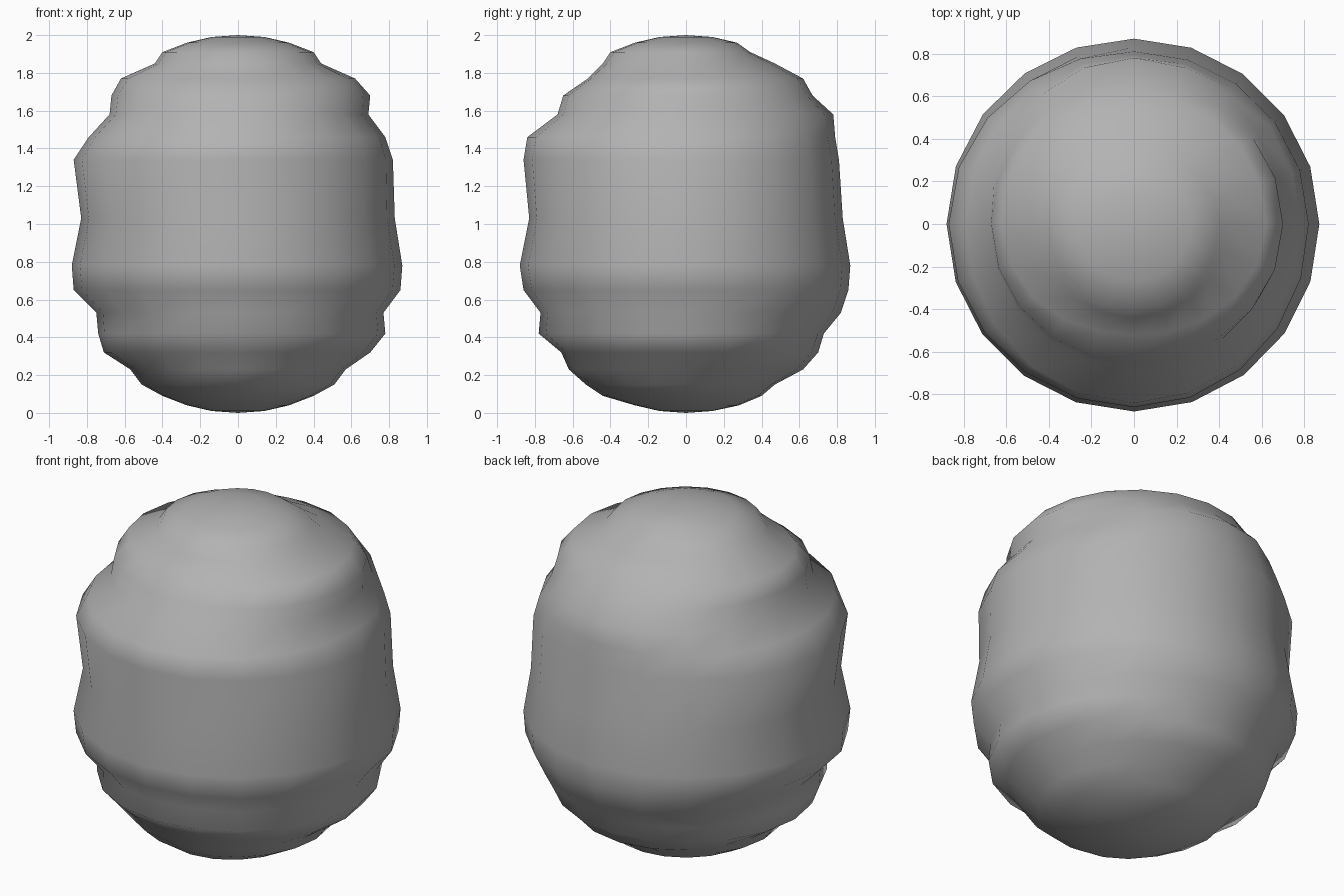
import bpy
import bmesh
from math import cos, sin, pi, floor

# Remove the default object
default_cube = bpy.data.objects.get("Cube")
if default_cube:
    bpy.data.objects.remove(default_cube, do_unlink=True)

SEGMENTS = 20

# Uneven stacked layers, in hundredths:
# height, then radius towards +x, +y, -x, -y
LAYERS = [
    (1, 14, 14, 14, 14),
    (4, 27, 28, 27, 27),
    (9, 40, 40, 40, 44),
    (15, 51, 47, 51, 53),
    (23, 57, 62, 57, 62),
    (32, 70, 70, 71, 66),
    (42, 78, 73, 74, 78),
    (53, 77, 82, 75, 77),
    (65, 86, 86, 87, 86),
    (78, 87, 87, 88, 88),
    (103, 83, 83, 83, 83),
    (134, 82, 81, 87, 86),
    (146, 78, 79, 79, 84),
    (158, 69, 78, 68, 68),
    (168, 70, 67, 67, 65),
    (177, 62, 62, 62, 52),
    (185, 44, 47, 44, 44),
    (191, 40, 34, 40, 40),
    (196, 27, 27, 27, 27),
    (199, 14, 14, 14, 14),
]


def blended_radius(radii, segment):
    """Ease between the four compass radii of a layer."""
    turn = 4 * segment / SEGMENTS
    quarter = floor(turn)
    ease = (1 - cos(pi * (turn - quarter))) / 2
    start, end = radii[quarter % 4], radii[(quarter + 1) % 4]
    return (start + (end - start) * ease) / 100


def build_boulder(name, material):
    bm = bmesh.new()

    # Rings of the layered body
    rings = []
    for height, *radii in LAYERS:
        ring = []
        for segment in range(SEGMENTS):
            angle = 2 * pi * segment / SEGMENTS
            radius = blended_radius(radii, segment)
            ring.append(bm.verts.new((radius * cos(angle), radius * sin(angle), height / 100)))
        rings.append(ring)

    # Poles
    bottom = bm.verts.new((0, 0, 0))
    top = bm.verts.new((0, 0, 2))

    # Skin between rings and fans at the poles
    for i in range(SEGMENTS):
        j = (i + 1) % SEGMENTS
        for lower, upper in zip(rings, rings[1:]):
            bm.faces.new((lower[i], lower[j], upper[j], upper[i]))
        bm.faces.new((bottom, rings[0][j], rings[0][i]))
        bm.faces.new((top, rings[-1][i], rings[-1][j]))

    for face in bm.faces:
        face.smooth = True
    bmesh.ops.recalc_face_normals(bm, faces=bm.faces[:])

    mesh = bpy.data.meshes.new(name)
    bm.to_mesh(mesh)
    bm.free()
    mesh.materials.append(material)
    body = bpy.data.objects.new(name, mesh)
    bpy.context.collection.objects.link(body)
    return body


# Plain grey surface
grey = bpy.data.materials.new("stone_grey")
grey.use_nodes = True
colour = (0.45, 0.45, 0.45, 1)
grey.diffuse_color = colour
grey.node_tree.nodes["Principled BSDF"].inputs["Base Color"].default_value = colour

build_boulder("layered_boulder", grey)
